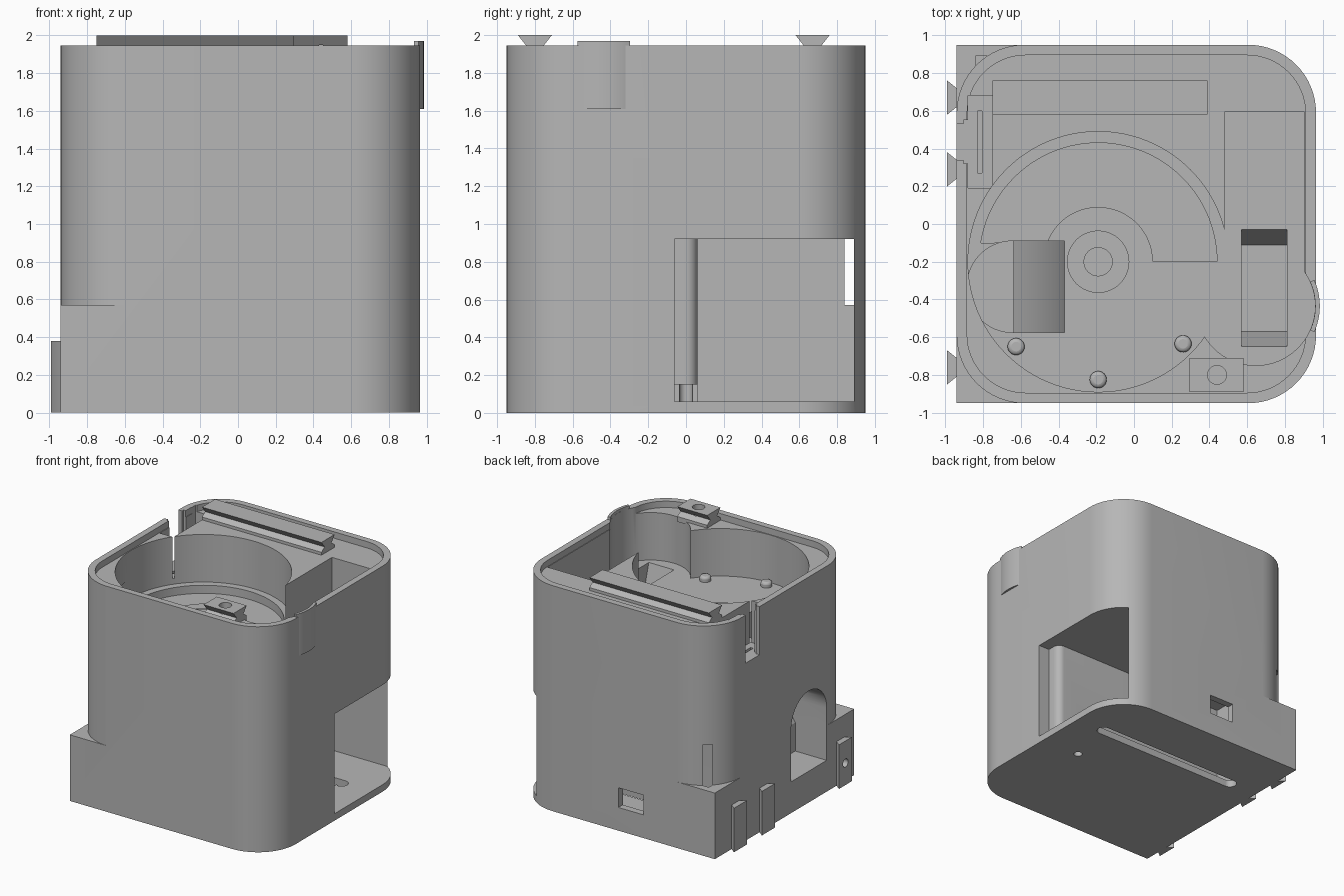
import bpy, bmesh, math

cube = bpy.data.objects.get("Cube")
if cube:
    bpy.data.objects.remove(cube, do_unlink=True)

grey = bpy.data.materials.new("plain grey")
grey.use_nodes = True
GREY = (0.47, 0.47, 0.47, 1)
grey.diffuse_color = GREY
for node in grey.node_tree.nodes:
    if node.type == 'BSDF_PRINCIPLED':
        node.inputs["Base Color"].default_value = GREY


def prism(name, pts, a, b, axis='z'):
    """Extrude a 2D profile between a and b along an axis."""
    place = {'z': lambda u, v, w: (u, v, w),
             'y': lambda u, v, w: (u, w, v),
             'x': lambda u, v, w: (w, u, v)}[axis]
    bm = bmesh.new()
    low = [bm.verts.new(place(u, v, a)) for u, v in pts]
    high = [bm.verts.new(place(u, v, b)) for u, v in pts]
    bm.faces.new(low)
    bm.faces.new(high)
    n = len(pts)
    for i in range(n):
        j = (i + 1) % n
        bm.faces.new((low[i], low[j], high[j], high[i]))
    bmesh.ops.recalc_face_normals(bm, faces=bm.faces)
    mesh = bpy.data.meshes.new(name)
    bm.to_mesh(mesh)
    bm.free()
    mesh.materials.append(grey)
    obj = bpy.data.objects.new(name, mesh)
    bpy.context.scene.collection.objects.link(obj)
    return obj


def arc(cx, cy, r, start, end, n=16):
    return [(cx + r * math.cos(math.radians(start + (end - start) * i / n)),
             cy + r * math.sin(math.radians(start + (end - start) * i / n)))
            for i in range(n + 1)]


def circle(cx, cy, r, n=64):
    return arc(cx, cy, r, 0, 360, n)[:-1]


def rect(x0, x1, y0, y1):
    return [(x0, y0), (x1, y0), (x1, y1), (x0, y1)]


def round_rect(x0, x1, y0, y1, r):
    e = r * 0.999
    return (arc(x1 - r, y1 - r, e, 0, 90) + arc(x0 + r, y1 - r, e, 90, 180)
            + arc(x0 + r, y0 + r, e, 180, 270) + arc(x1 - r, y0 + r, e, 270, 360))


def boolean(target, tool, operation='DIFFERENCE'):
    mod = target.modifiers.new("bool", 'BOOLEAN')
    mod.operation = operation
    mod.solver = 'EXACT'
    mod.object = tool
    bpy.context.view_layer.objects.active = target
    bpy.ops.object.modifier_apply(modifier=mod.name)
    bpy.data.objects.remove(tool, do_unlink=True)


def cut(pts, a, b, axis='z'):
    boolean(body, prism("cutter", pts, a, b, axis))


L, R, D, TOP = -0.94, 0.965, 0.95, 1.945
CORNER = 0.36
LEDGE, FLOOR = 1.89, 1.48
CX, CY = -0.19, -0.2

# Body: rounded on the right, square on the left up to the base height
body = prism("body", [(L, -D)] + arc(R - CORNER, CORNER - D, CORNER, -90, 0)
             + arc(R - CORNER, D - CORNER, CORNER, 0, 90) + [(L, D)], 0, TOP)
for s in (1, -1):
    curve = [(x, s * y) for x, y in arc(L + CORNER, D - CORNER, CORNER, 180, 90)]
    cut([(L - 0.2, s * (D - CORNER))] + curve
        + [(L + CORNER, s * (D + 0.2)), (L - 0.2, s * (D + 0.2))], 0.57, 2.2)

# Sunken ledge inside the rim, then the bowl and its side pockets
cut(round_rect(-0.885, 0.91, -0.895, 0.895, 0.31), LEDGE, 2.2)
cut(circle(CX, CY, 0.69, 96), FLOOR, 2.2)
cut(rect(0.48, 0.905, -0.4, 0.595), FLOOR, 2.2)
cut(circle(0.645, -0.435, 0.315), FLOOR, 2.2)

# Tapered pocket in the bowl floor
cut([(-0.65, 1.6), (-0.65, FLOOR), (-0.57, 1.2), (-0.11, 1.2),
     (-0.03, FLOOR), (-0.03, 1.6)], 0.57, 0.81, 'x')

# Half-ring channel in the bowl floor
cut(arc(CX, CY, 0.63, 0, 171, 48) + arc(CX, CY, 0.29, 158, 0, 32), 1.41, 1.7)

# Chute: curved ramp in a round-ended shaft, leaving through an arch
chute = prism("chute_cutter", [(-1.0, 0.27), (-0.9, 0.27), (-0.78, 0.36), (-0.67, 0.47),
                               (-0.57, 0.62), (-0.48, 0.83), (-0.41, 1.1),
                               (-0.37, 1.42), (-0.365, 1.7), (-1.0, 1.7)],
              -0.7, 0.0, 'y')
shaft = prism("shaft", [(-0.2, -0.575), (-0.2, -0.09)]
              + arc(-0.643, -0.3325, 0.2425, 90, 270, 32), 0.1, 1.65)
boolean(chute, shaft, 'INTERSECT')
boolean(body, chute)
cut([(-0.575, 0.27), (-0.09, 0.27)] + arc(-0.3325, 0.72, 0.2425, 0, 180, 32),
    -1.2, -0.64, 'x')

# Lower chamber opening to the right side, with a rounded column beside it
cut(rect(0.06, 0.89, 0.06, 0.92), -0.84, 1.2, 'x')
cut([(1.2, -0.06), (0.86, -0.06), (0.86, 0.0)] + arc(0.8, 0.0, 0.06, 10, 80, 6)
    + [(0.8, 0.06), (0.8, 0.1), (1.2, 0.1)], 0.14, 0.92)
cut(rect(0.6, 1.2, -0.06, 0.1), 0.06, 0.15)

# Back window, long slot and screw hole through the bottom
cut(rect(-0.26, -0.02, 0.2, 0.37), 0.8, 1.1, 'y')
cut(round_rect(-0.72, 0.74, 0.375, 0.485, 0.055), -0.2, 0.1)
cut(circle(0.6, 0.0, 0.035, 24), -0.2, 0.2)

# Left recess with its wall notch and deep slit
cut(rect(-0.88, -0.75, 0.19, 0.68), 1.53, 2.2)
cut(rect(-1.1, -0.86, 0.34, 0.53), 1.53, 2.2)
cut(rect(-0.905, -0.86, 0.32, 0.55), 1.53, 2.2)
cut(rect(-0.83, -0.805, 0.27, 0.6), 0.85, 1.6)

# Centre boss with a hole
boss = prism("bowl_boss", circle(CX, CY, 0.165), FLOOR - 0.02, FLOOR + 0.02)
boolean(boss, prism("cutter", circle(CX, CY, 0.075, 32), 1.0, 2.0))
parts = [body, boss]

# Domed pins standing on the bowl floor
for i, (x, y) in enumerate([(-0.625, -0.65), (CX, -0.825), (0.26, -0.635)]):
    pin = prism(f"bowl_pin_{i + 1}", circle(x, y, 0.045, 32), FLOOR - 0.02, FLOOR + 0.045)
    bevel = pin.modifiers.new("dome", 'BEVEL')
    bevel.width, bevel.segments = 0.02, 3
    bevel.limit_method = 'ANGLE'
    parts.append(pin)


# Dovetail rails on the top
def rail(name, y, x0, x1):
    half = [(0.09, 1.87), (0.09, 1.915), (0.047, 1.945), (0.09, 2.0)]
    pts = [(y + u, z) for u, z in half] + [(y - u, z) for u, z in reversed(half)]
    obj = prism(name, pts, x0, x1, 'x')
    parts.append(obj)
    return obj


rail("back_rail", 0.67, -0.75, 0.39)
front_rail = rail("front_rail", -0.8, 0.295, 0.58)
boolean(front_rail, prism("cutter", circle(0.44, -0.8, 0.05, 32), 1.9, 2.2))

# Dovetail mounts on the left side
for i, y in enumerate((0.67, 0.29, -0.76)):
    mount = prism(f"side_mount_{i + 1}",
                  [(L + 0.01, y - 0.045), (L + 0.01, y + 0.045), (L, y + 0.05),
                   (-0.99, y + 0.09), (-0.99, y - 0.09), (L, y - 0.05)], 0, 0.38)
    if y < 0:
        boolean(mount, prism("cutter", circle(y, 0.19, 0.035, 24), -1.1, -0.945, 'x'))
    parts.append(mount)

# Curved bump closing the round pocket on the right side
parts.append(prism("side_bump", arc(0.645, -0.435, 0.34, -24, 24)
                   + arc(0.645, -0.435, 0.316, 24, -24), 1.61, 1.97))

# Smooth the curves and keep the edges sharp
bpy.ops.object.select_all(action='DESELECT')
for obj in parts:
    obj.select_set(True)
bpy.context.view_layer.objects.active = body
bpy.ops.object.shade_smooth_by_angle(angle=math.radians(30))
